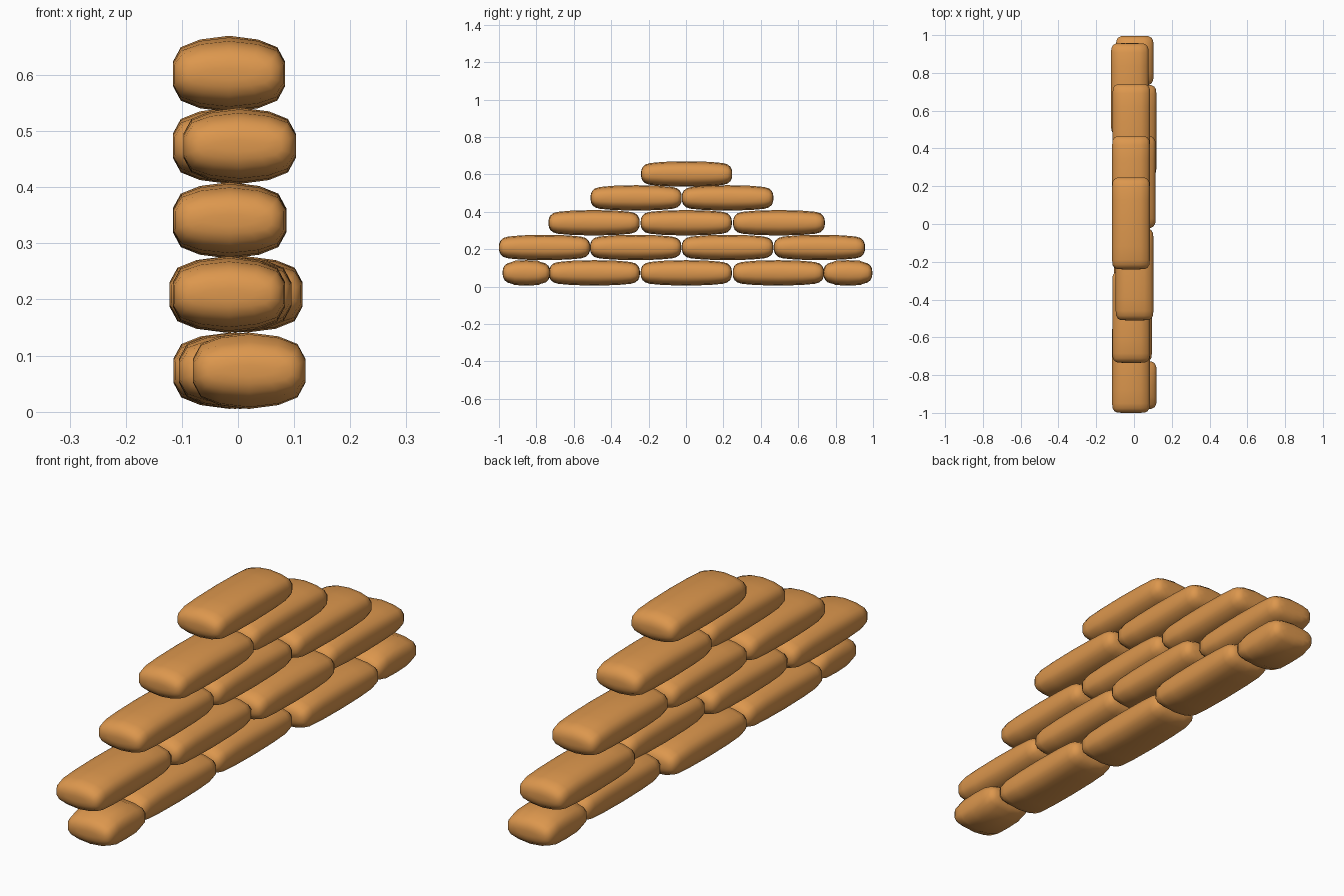
import bpy, bmesh

if "Cube" in bpy.data.objects:
    bpy.data.objects.remove(bpy.data.objects["Cube"])

# Single burlap colour
mat = bpy.data.materials.new("sandbag tan")
mat.diffuse_color = (0.72, 0.31, 0.075, 1)
mat.use_nodes = True
mat.node_tree.nodes["Principled BSDF"].inputs["Base Color"].default_value = mat.diffuse_color

HALF_W, HALF_H = 0.1, 0.068

# Rounded cross-section quarter (x, z as fractions), mirrored to a closed loop
quarter = [(1, 0.32), (0.86, 0.7), (0.52, 0.9)]
upper = quarter + [(0, 1)] + [(-x, z) for x, z in reversed(quarter)]
section = upper + [(-x, -z) for x, z in upper]

# Distance from the bag's end, width fraction, height fraction
ends = [(0.0, 0.45, 0.15), (0.002, 0.74, 0.34), (0.009, 0.88, 0.56),
        (0.024, 0.97, 0.75), (0.05, 1.0, 0.86)]


def sandbag(name, x, y0, y1, z):
    half = (y1 - y0) / 2
    rings = [(-half + d, w, h) for d, w, h in ends]
    rings.append((-half * 0.5, 1.0, 0.955))
    rings = rings + [(0, 1, 1)] + [(-y, w, h) for y, w, h in reversed(rings)]
    bm = bmesh.new()
    loops = [[bm.verts.new((sx * HALF_W * w, y, sz * HALF_H * h))
              for sx, sz in section] for y, w, h in rings]
    n = len(section)
    for a, b in zip(loops, loops[1:]):
        for i in range(n):
            bm.faces.new((a[i], a[(i + 1) % n], b[(i + 1) % n], b[i]))
    bm.faces.new(loops[0])
    bm.faces.new(loops[-1])
    bmesh.ops.recalc_face_normals(bm, faces=bm.faces)
    for f in bm.faces:
        f.smooth = True
    me = bpy.data.meshes.new(name)
    bm.to_mesh(me)
    bm.free()
    me.materials.append(mat)
    ob = bpy.data.objects.new(name, me)
    ob.location = (x, (y0 + y1) / 2, z)
    bpy.context.collection.objects.link(ob)


# Rows from the ground up: height, then (x, y start, y end) per bag
rows = [
    (0.073, [(0.02, -0.98, -0.727), (-0.005, -0.732, -0.247), (-0.015, -0.242, 0.245),
             (0.019, 0.25, 0.737), (0.004, 0.735, 0.996)]),
    (0.209, [(-0.016, -1.0, -0.513), (-0.005, -0.513, -0.025),
             (0.015, -0.022, 0.467), (-0.022, 0.47, 0.957)]),
    (0.341, [(-0.015, -0.735, -0.248), (-0.016, -0.242, 0.245), (-0.014, 0.252, 0.742)]),
    (0.474, [(0.003, -0.51, -0.023), (-0.016, -0.022, 0.467)]),
    (0.602, [(-0.016, -0.24, 0.247)]),
]
for r, (z, bags) in enumerate(rows, 1):
    for i, (x, y0, y1) in enumerate(bags, 1):
        sandbag(f"sandbag_row{r}_{i}", x, y0, y1, z)
